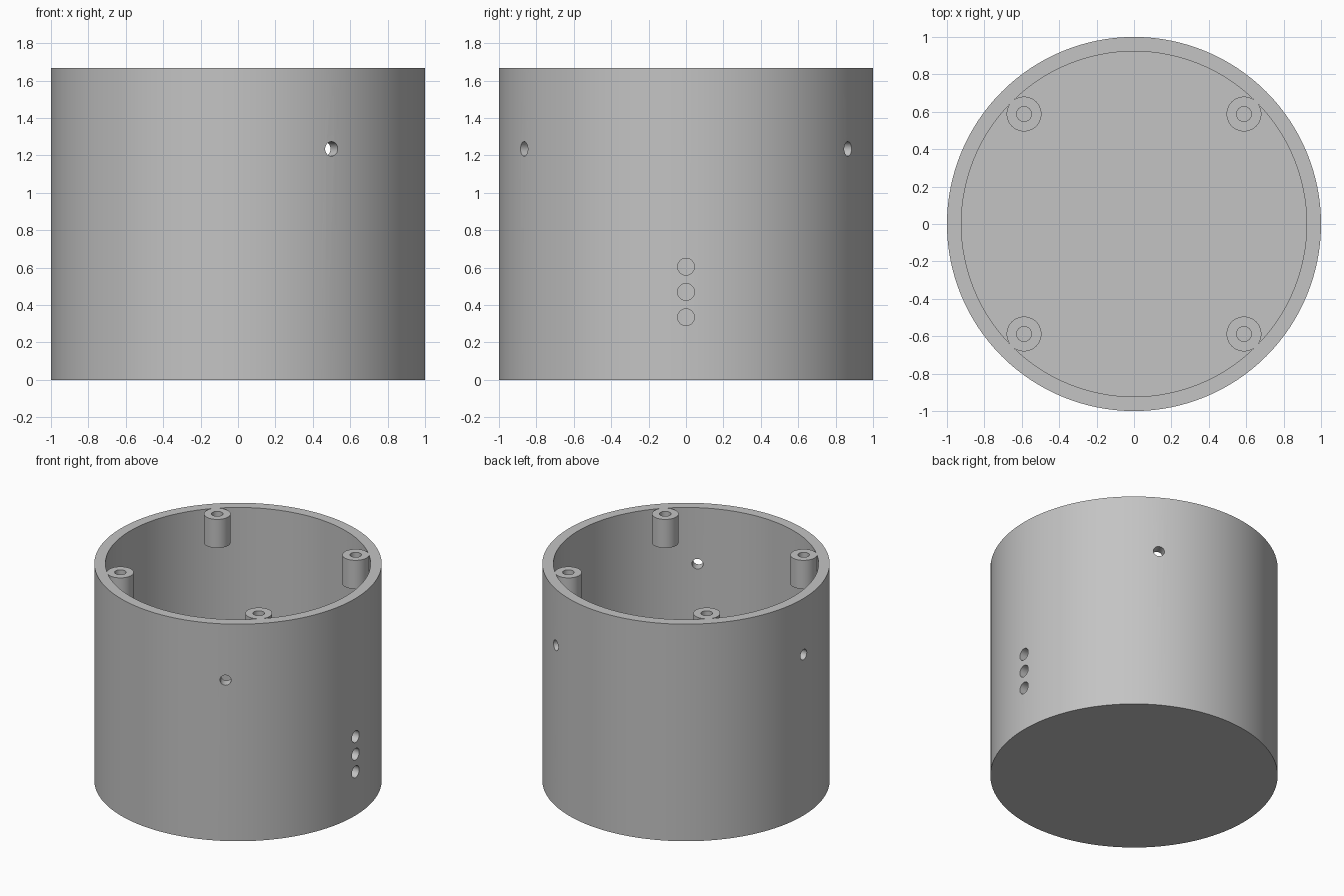
import bpy
import math
from mathutils import Vector

cube = bpy.data.objects.get("Cube")
if cube:
    bpy.data.objects.remove(cube, do_unlink=True)

HEIGHT, OUTER, INNER, FLOOR = 1.667, 1.0, 0.923, 0.075
POST_XY, POST_R, POST_LEN = 0.588, 0.09, 0.22

grey = bpy.data.materials.new("plain grey")
grey.use_nodes = True
colour = (0.55, 0.55, 0.55, 1)
grey.diffuse_color = colour
grey.node_tree.nodes["Principled BSDF"].inputs["Base Color"].default_value = colour


def cylinder(name, radius, start, end, sides):
    """Cylinder running between two points."""
    start, end = Vector(start), Vector(end)
    axis = end - start
    bpy.ops.mesh.primitive_cylinder_add(
        vertices=sides, radius=radius, depth=axis.length,
        location=(start + end) / 2,
        rotation=axis.to_track_quat('Z', 'Y').to_euler())
    obj = bpy.context.object
    obj.name = name
    obj.data.materials.append(grey)
    return obj


def combine(target, tool, operation):
    """Apply a boolean and remove the tool."""
    mod = target.modifiers.new("boolean", 'BOOLEAN')
    mod.operation, mod.solver, mod.object = operation, 'EXACT', tool
    bpy.context.view_layer.objects.active = target
    bpy.ops.object.modifier_apply(modifier=mod.name)
    bpy.data.objects.remove(tool, do_unlink=True)


def radial_hole(target, angle, z, radius):
    """Drill outwards through the wall at an angle in degrees."""
    d = Vector((math.cos(math.radians(angle)), math.sin(math.radians(angle)), 0))
    up = Vector((0, 0, z))
    combine(target, cylinder("drill", radius, d * 0.8 + up, d * 1.2 + up, 32), 'DIFFERENCE')


# Open round housing with a closed floor
housing = cylinder("housing", OUTER, (0, 0, 0), (0, 0, HEIGHT), 128)
combine(housing, cylinder("cavity", INNER, (0, 0, FLOOR), (0, 0, HEIGHT + 0.5), 128), 'DIFFERENCE')

# Four screw posts flush with the rim, merged into the wall
corners = [(sx * POST_XY, sy * POST_XY) for sx in (-1, 1) for sy in (-1, 1)]
for x, y in corners:
    combine(housing, cylinder("screw_post", POST_R + 0.003, (x, y, HEIGHT - POST_LEN),
                              (x, y, HEIGHT), 48), 'UNION')
for x, y in corners:
    combine(housing, cylinder("screw_hole", 0.04, (x, y, HEIGHT - POST_LEN - 0.1),
                              (x, y, HEIGHT + 0.1), 32), 'DIFFERENCE')

# Three mounting holes evenly spaced around the upper wall
for angle in (60, 180, 300):
    radial_hole(housing, angle, 1.235, 0.039)

# Column of three cable holes low on one side
for z in (0.335, 0.47, 0.605):
    radial_hole(housing, 0, z, 0.045)

bpy.ops.object.select_all(action='DESELECT')
housing.select_set(True)
bpy.context.view_layer.objects.active = housing
bpy.ops.object.shade_smooth_by_angle(angle=math.radians(30))
